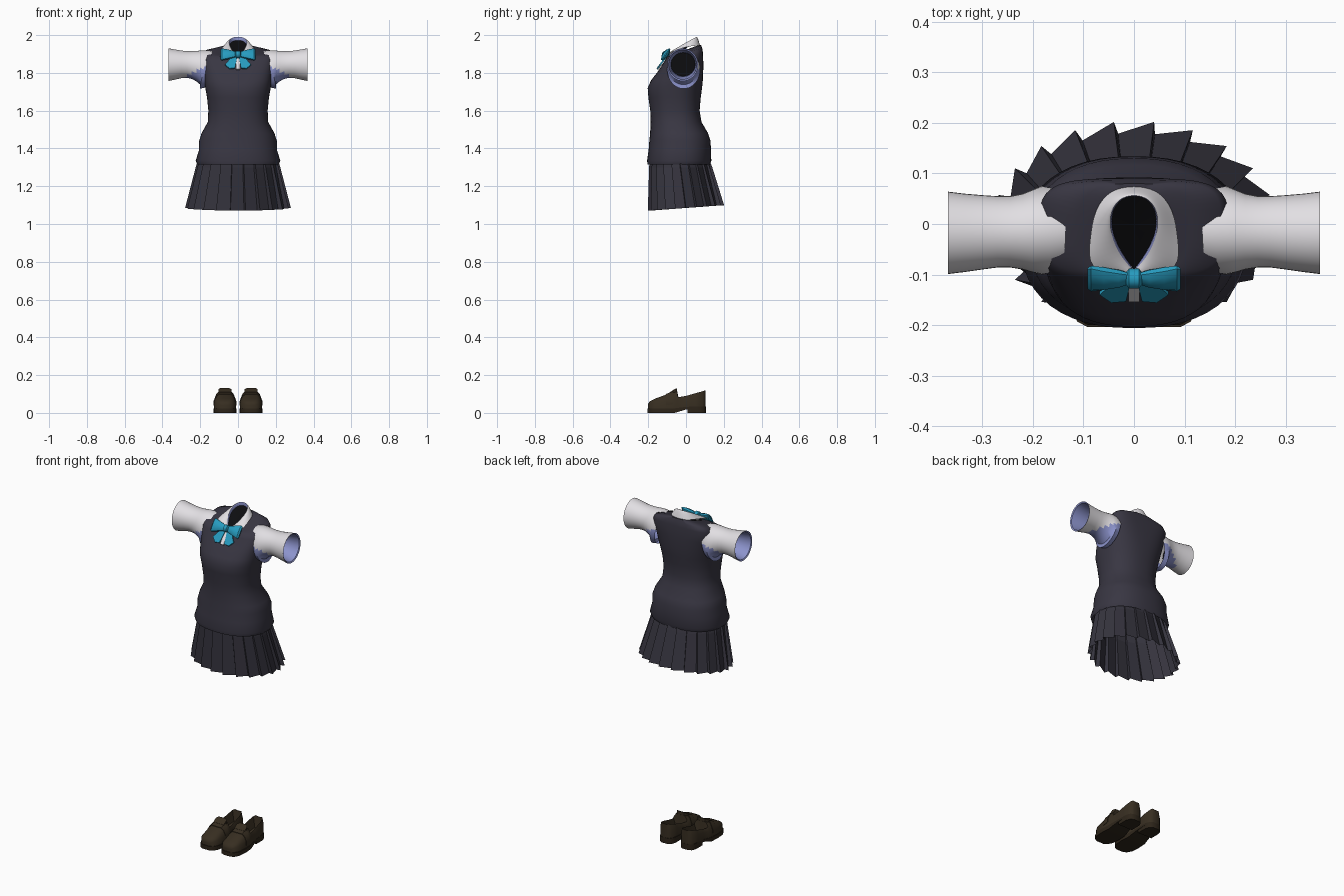
import bpy, bmesh, math
from mathutils import Vector

cube = bpy.data.objects.get("Cube")
if cube:
    bpy.data.objects.remove(cube)


def material(name, r, g, b):
    m = bpy.data.materials.new(name)
    m.use_nodes = True
    m.diffuse_color = (r, g, b, 1)
    bsdf = next(n for n in m.node_tree.nodes if n.type == 'BSDF_PRINCIPLED')
    bsdf.inputs["Base Color"].default_value = (r, g, b, 1)
    bsdf.inputs["Roughness"].default_value = 0.8
    return m


NAVY = material("navy knit", .040, .037, .055)
SKIRT = material("navy pleats", .036, .034, .048)
WHITE = material("white cotton", .76, .74, .77)
LILAC = material("lilac lining", .26, .29, .60)
BLACK = material("black inside", .004, .004, .005)
BLUE = material("blue ribbon", .02, .33, .52)
BROWN = material("brown leather", .038, .027, .015)
SOLE = material("dark sole", .026, .018, .010)


def loft(name, rings, mats, rule=None, closed=True, caps=(False, False), angle=40):
    """Skin a list of equal point rings; rule(row, centre) picks the material."""
    bm = bmesh.new()
    rows = [[bm.verts.new(p) for p in ring] for ring in rings]
    n = len(rows[0])
    for i in range(len(rows) - 1):
        a, b = rows[i], rows[i + 1]
        for j in range(n if closed else n - 1):
            k = (j + 1) % n
            f = bm.faces.new((a[j], a[k], b[k], b[j]))
            if rule:
                f.material_index = rule(i, f.calc_center_median())
    for use, row in zip(caps, (rows[0], rows[-1])):
        if use:
            f = bm.faces.new(row)
            if rule:
                f.material_index = rule(len(rows), f.calc_center_median())
    bmesh.ops.recalc_face_normals(bm, faces=bm.faces)
    mesh = bpy.data.meshes.new(name)
    bm.to_mesh(mesh)
    bm.free()
    for m in mats:
        mesh.materials.append(m)
    ob = bpy.data.objects.new(name, mesh)
    bpy.context.collection.objects.link(ob)
    if angle:
        bpy.ops.object.select_all(action='DESELECT')
        ob.select_set(True)
        bpy.context.view_layer.objects.active = ob
        bpy.ops.object.shade_smooth_by_angle(angle=math.radians(angle))
    return ob


def power(v, e):
    return math.copysign(abs(v) ** e, v)


def body_ring(zf, zb, w, yf, yb, e, n=48):
    """Rounded body section, tilted from front height zf to back height zb."""
    ring = []
    for i in range(n):
        t = 2 * math.pi * i / n
        s = power(math.sin(t), 2 / e)
        ring.append((w * power(math.cos(t), 2 / e),
                     (yf + yb) / 2 + s * (yb - yf) / 2,
                     (zf + zb) / 2 + s * (zb - zf) / 2))
    return ring


# Knitted vest
vest = [(1.315, 1.315, .215, -.203, .128, 2.3), (1.335, 1.335, .224, -.206, .134, 2.3),
        (1.39, 1.39, .207, -.198, .132, 2.3), (1.44, 1.44, .206, -.194, .13, 2.3),
        (1.48, 1.48, .193, -.19, .117, 2.3), (1.54, 1.54, .16, -.187, .082, 2.3),
        (1.60, 1.60, .157, -.189, .072, 2.3), (1.67, 1.67, .164, -.199, .078, 2.3),
        (1.72, 1.72, .173, -.203, .085, 2.4), (1.76, 1.77, .178, -.185, .09, 2.6),
        (1.81, 1.84, .184, -.147, .092, 3), (1.865, 1.905, .187, -.112, .09, 4),
        (1.888, 1.93, .172, -.1, .086, 4), (1.888, 1.947, .11, -.096, .08, 3),
        (1.888, 1.947, .07, -.092, .066, 2.5)]
loft("vest", [body_ring(*r) for r in vest], [NAVY], angle=60)

# Pleated skirt: sawtooth rings widening towards the hem
PLEATS = 22


def pleat_ring(z, tilt, w, yf, yb, depth):
    ring = []
    for i in range(PLEATS):
        for frac, off in ((0, 1), (.93, -1)):
            t = 2 * math.pi * (i + frac) / PLEATS
            s = math.sin(t)
            ring.append(((w + off * depth) * math.cos(t),
                         (yf + yb) / 2 + s * ((yb - yf) / 2 + off * depth),
                         z + tilt * s))
    return ring


loft("skirt", [pleat_ring(1.36, 0, .205, -.19, .115, .002),
               pleat_ring(1.30, 0, .218, -.191, .135, .006),
               pleat_ring(1.085, .014, .268, -.192, .192, .012)], [SKIRT], angle=0)

# Short sleeves: outer shell, lining and dark inside
profile = [(.15, 1.722, 1.915, -.095, .07), (.178, 1.716, 1.92, -.1, .075),
           (.2, 1.738, 1.918, -.096, .068), (.22, 1.755, 1.916, -.09, .06),
           (.245, 1.768, 1.915, -.086, .055), (.27, 1.774, 1.915, -.086, .055),
           (.3, 1.772, 1.918, -.09, .057), (.335, 1.764, 1.924, -.095, .06),
           (.368, 1.757, 1.93, -.099, .064), (.364, 1.765, 1.922, -.092, .057),
           (.3, 1.78, 1.91, -.083, .05), (.27, 1.782, 1.907, -.08, .049)]


def sleeve_colour(row, c):
    if row >= len(profile):
        return 2
    x = abs(c.x)
    shaded = x < .3 and c.z < 1.825 - .5 * (x - .19)
    return 1 if row >= 8 or shaded else 0


for side, label in ((1, "left"), (-1, "right")):
    rings = []
    for x, z0, z1, y0, y1 in profile:
        rings.append([])
        for i in range(40):
            t = 2 * math.pi * i / 40
            z = (z0 + z1) / 2 + math.sin(t) * (z1 - z0) / 2
            lean = .018 * (z - 1.84) / .09 if x < .2 else 0
            rings[-1].append((side * (x - lean),
                              (y0 + y1) / 2 + math.cos(t) * (y1 - y0) / 2, z))
    loft(label + "_sleeve", rings, [WHITE, LILAC, BLACK], sleeve_colour, caps=(False, True))

# Shirt collar: lining, fold and falling leaf
fold = [(0, .058, 2.0), (.032, .048, 1.995), (.047, .015, 1.975),
        (.041, -.025, 1.948), (.022, -.06, 1.918), (.002, -.088, 1.897)]
edge = [(0, .077, 1.945), (.046, .069, 1.945), (.079, .03, 1.943),
        (.087, -.03, 1.93), (.093, -.092, 1.905), (.02, -.106, 1.89)]


def mirrored(half):
    return [Vector((-x, y, z)) for x, y, z in half[:0:-1]] + [Vector(p) for p in half]


top, low = mirrored(fold), mirrored(edge)
middle = [(a + b) / 2 + Vector((0, 0, .008)) for a, b in zip(top, low)]
inner = [p * 1 - Vector((0, 0, .026)) for p in top]
collar = loft("collar", [inner, top, middle, low], [LILAC, WHITE],
              lambda row, c: 0 if row == 0 else 1, closed=False, angle=80)
collar.modifiers.new("round", 'SUBSURF').levels = 2
centre = Vector((0, -.005, 1.925))
loft("neck_inside", [inner, [centre + (p - centre) * .05 for p in inner]], [BLACK],
     caps=(False, True))

# Ribbon bow, laid out on the sloping chest plane
HEART = Vector((0, -.108, 1.898))
UP, OUT = Vector((0, .6, .8)), Vector((0, -.8, .6))


def on_chest(a, b, c):
    return HEART + Vector((a, 0, 0)) + UP * b + OUT * c


def oval(a, h, d, n=10):
    return [on_chest(a, h * math.sin(2 * math.pi * i / n), d * math.cos(2 * math.pi * i / n))
            for i in range(n)]


def plate(name, corners, c, mat):
    loft(name, [[on_chest(a, b, c + d) for a, b in corners] for d in (-.004, .004)],
         [mat], caps=(True, True), angle=0)


for side, label in ((1, "left"), (-1, "right")):
    loft(label + "_bow_loop",
         [oval(side * a, h, d) for a, h, d in ((.006, .014, .007), (.03, .023, .015),
                                               (.06, .032, .017), (.085, .039, .012),
                                               (.092, .035, .003))],
         [BLUE], caps=(True, True), angle=35)
    plate(label + "_bow_tail", [(side * a, b) for a, b in
                                ((.004, -.005), (.03, -.005), (.068, -.062), (.045, -.088),
                                 (.016, -.084))], -.01, BLUE)
loft("bow_knot", [oval(a, h, d) for a, h, d in ((-.016, .014, .01), (-.01, .02, .02),
                                                (.01, .02, .02), (.016, .014, .01))],
     [BLUE], caps=(True, True))
plate("shirt_placket", [(-.011, -.09), (.011, -.09), (.011, 0), (-.011, 0)], -.014, WHITE)

# Loafers: y, half width, bottom, side, rim and centre heights
upper = [(-.2, .022, .004, .04, .047, .05), (-.19, .04, .004, .05, .057, .062),
         (-.165, .054, .004, .056, .067, .075), (-.11, .059, .004, .06, .083, .095),
         (-.07, .057, .004, .066, .093, .111), (-.046, .054, .006, .068, .092, .112),
         (-.04, .053, .007, .068, .083, .05), (0, .048, .02, .07, .09, .045),
         (.05, .045, .025, .08, .104, .045), (.09, .038, .025, .085, .115, .05),
         (.1, .026, .025, .085, .12, .115), (.104, .018, .025, .085, .116, .115)]


def box_ring(cx, y, w, z0, z1):
    return [(cx - w, y, z0), (cx + w, y, z0), (cx + w, y, z1), (cx - w, y, z1)]


for side, label in ((1, "left"), (-1, "right")):
    cx = side * .069
    rings = []
    for y, w, zb, zs, zr, zc in upper:
        half = [(w, zb), (w, zs), (w * .8, zr), (w * .55, zc)]
        rings.append([(cx + x, y, z) for x, z in half] + [(cx, y, zc)]
                     + [(cx - x, y, z) for x, z in reversed(half)])
    loft(label + "_shoe_upper", rings, [BROWN], caps=(True, True), angle=45)
    loft(label + "_shoe_sole", [box_ring(cx, *s) for s in (
        (-.204, .023, 0, .024), (-.193, .043, 0, .024), (-.165, .058, 0, .024),
        (-.11, .062, 0, .024), (-.06, .058, 0, .024), (0, .049, .018, .032),
        (.06, .046, .022, .034))], [SOLE], caps=(True, True))
    loft(label + "_shoe_heel", [box_ring(cx, *s) for s in (
        (.008, .046, 0, .032), (.07, .046, 0, .034), (.094, .037, 0, .034),
        (.105, .02, 0, .034))], [SOLE], caps=(True, True))
    # Strap across the instep and raised tongue
    strap = []
    for y, lift in ((-.105, .003), (-.07, .005)):
        w, zs, zr, zc = (.059, .06, .085, .097) if y < -.1 else (.057, .066, .093, .111)
        arc = [(w + .002, zs - .02), (w + .002, zs), (w * .82, zr + lift), (w * .55, zc + lift)]
        strap.append([(cx + x, y, z) for x, z in arc] + [(cx - x, y, z) for x, z in arc[::-1]])
    loft(label + "_shoe_strap", strap, [BROWN], caps=(True, True), angle=30)
    loft(label + "_shoe_tongue", [box_ring(cx, *s) for s in (
        (-.085, .034, .09, .11), (-.06, .034, .1, .126), (-.047, .024, .1, .131))],
         [BROWN], caps=(True, True))
